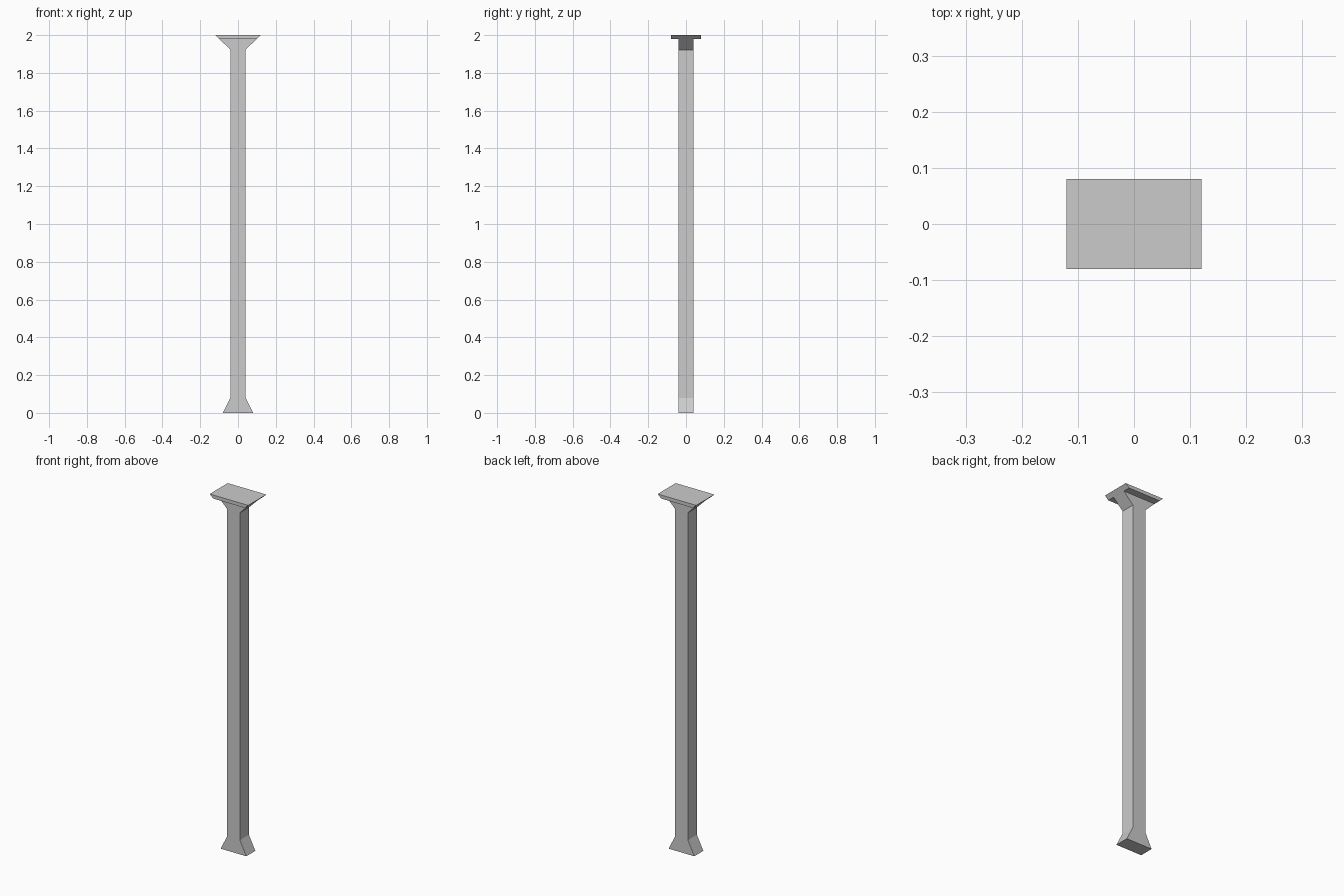
import bpy, bmesh

if "Cube" in bpy.data.objects:
    bpy.data.objects.remove(bpy.data.objects["Cube"])

HALF = 0.04                      # half depth of the square shaft
CAP_HALF = 0.08                  # half depth of the wider top plate

# right half of the front outline: (x, z), foot to top
right = [(0.08, 0), (HALF, 0.08), (HALF, 1.922), (0.099, 1.98), (0.12, 2.0)]

bm = bmesh.new()

# front face strips: foot, shaft, flare, top plate
rows = [[bm.verts.new((s * x, -HALF, z)) for s in (-1, 1)] for x, z in right]
strips = [bm.faces.new((a[0], a[1], b[1], b[0])) for a, b in zip(rows, rows[1:])]

# give the outline its depth
ext = bmesh.ops.extrude_face_region(bm, geom=strips, use_keep_orig=True)
verts = [g for g in ext["geom"] if isinstance(g, bmesh.types.BMVert)]
bmesh.ops.translate(bm, verts=verts, vec=(0, 2 * HALF, 0))
bmesh.ops.recalc_face_normals(bm, faces=bm.faces)

# pull the top plate out past the shaft, front and back
for side in (-1, 1):
    bm.normal_update()
    face = next(f for f in bm.faces
                if f.normal.y * side > 0.9 and f.calc_center_median().z > 1.98)
    new = bmesh.ops.extrude_discrete_faces(bm, faces=[face])["faces"][0]
    bmesh.ops.translate(bm, verts=new.verts[:], vec=(0, side * (CAP_HALF - HALF), 0))

# merge the split plate surfaces into clean flat faces
bmesh.ops.dissolve_limit(bm, angle_limit=0.01, verts=bm.verts, edges=bm.edges)
bmesh.ops.recalc_face_normals(bm, faces=bm.faces)

mesh = bpy.data.meshes.new("support_post")
bm.to_mesh(mesh)
bm.free()
bpy.context.collection.objects.link(bpy.data.objects.new("support_post", mesh))
